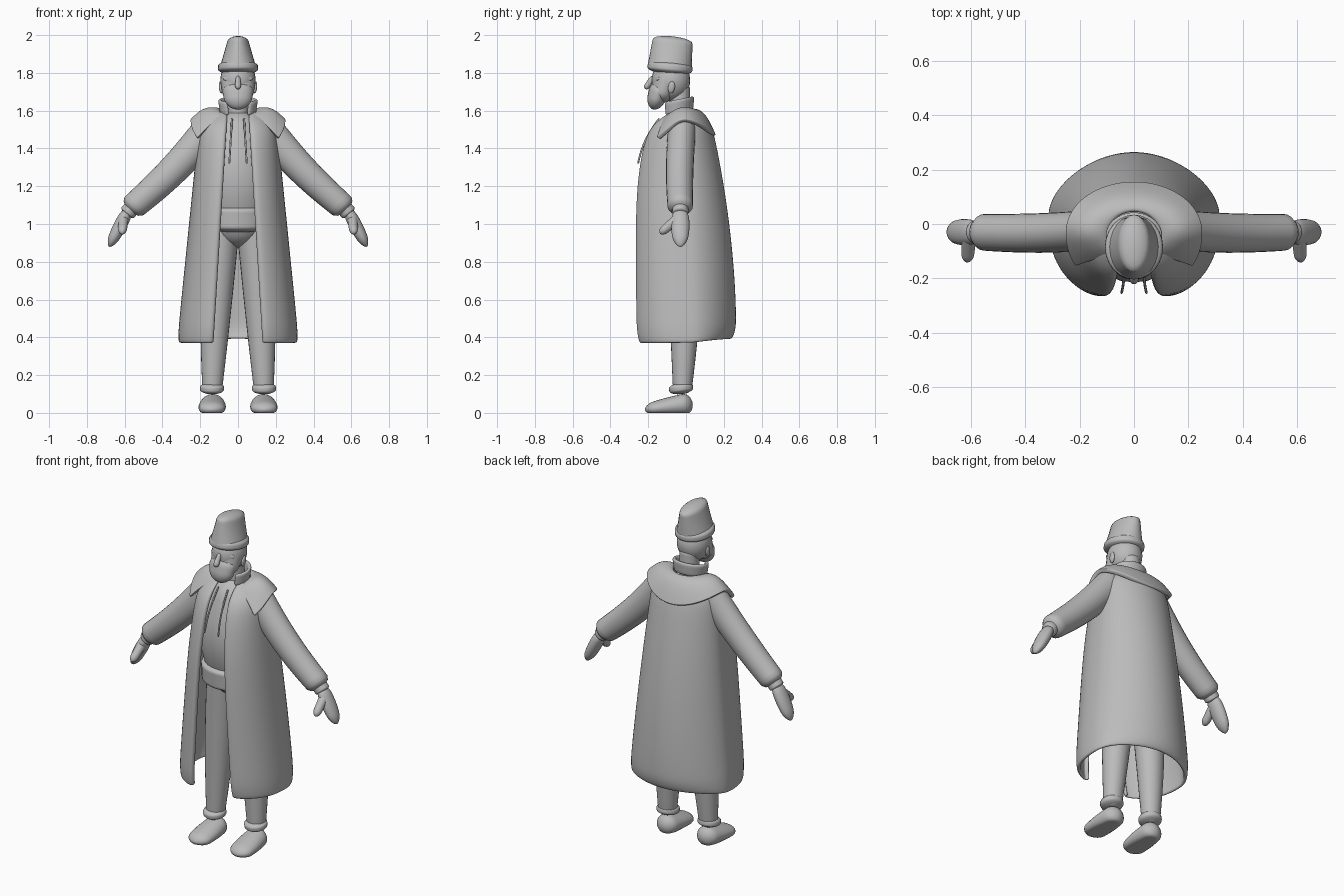
import bpy
from math import sin, cos, asin, pi, sqrt, radians
from mathutils import Vector

if "Cube" in bpy.data.objects:
    bpy.data.objects.remove(bpy.data.objects["Cube"])

SHADE = (.5, .5, .5, 1)
grey = bpy.data.materials.new("plain grey")
grey.use_nodes = True
grey.diffuse_color = SHADE
for node in grey.node_tree.nodes:
    if node.type == "BSDF_PRINCIPLED":
        node.inputs["Base Color"].default_value = SHADE

X, Y = Vector((1, 0, 0)), Vector((0, 1, 0))


def finish(name, verts, faces, mirror):
    """Create a smooth shaded object, mirrored left to right if wanted."""
    mesh = bpy.data.meshes.new(name)
    mesh.from_pydata([tuple(v) for v in verts], [], faces)
    mesh.materials.append(grey)
    mesh.polygons.foreach_set("use_smooth", [True] * len(mesh.polygons))
    obj = bpy.data.objects.new(name, mesh)
    bpy.context.collection.objects.link(obj)
    if mirror:
        obj.modifiers.new("mirror", "MIRROR")
    return obj


def mix(a, b, t):
    return a + (b - a) * t


def limb(name, start, end, radius, end_radius=None, bulge=0, bend=(0, 0, 0), across=X,
         flat=1, end_flat=None, tip=.1, mirror=False, floor=None, sides=24, steps=20):
    """Tapered form with rounded ends; flat scales its width along the across axis."""
    start, end, bend = Vector(start), Vector(end), Vector(bend)
    end_radius = radius if end_radius is None else end_radius
    end_flat = flat if end_flat is None else end_flat
    side = (end - start).cross(across).normalized()
    verts = []
    for i in range(steps + 1):
        t = (1 - cos(pi * i / steps)) / 2
        swell = sin(pi * t)
        edge = min(1, min(t, 1 - t) / tip)
        rounding = max(.1, sqrt(1 - (1 - edge) ** 2))
        r = (mix(radius, end_radius, t) + bulge * swell) * rounding
        centre = start.lerp(end, t) + bend * swell
        for k in range(sides):
            a = 2 * pi * k / sides
            p = centre + across * (r * mix(flat, end_flat, t) * cos(a)) + side * (r * sin(a))
            if floor is not None:
                p.z = max(p.z, floor)
            verts.append(p)
    faces = [(i * sides + k, i * sides + (k + 1) % sides,
              (i + 1) * sides + (k + 1) % sides, (i + 1) * sides + k)
             for i in range(steps) for k in range(sides)]
    faces.append(tuple(reversed(range(sides))))
    faces.append(tuple(range(len(verts) - sides, len(verts))))
    return finish(name, verts, faces, mirror)


def pair(name, *args, **options):
    """The same form on the left and the right."""
    return limb(name, *args, mirror=True, **options)


def cloth(name, rows, thickness=.02):
    """Thick mirrored sheet; each row runs from the back centre to a front edge."""
    n = len(rows[0])
    verts = [p for row in rows for p in row]
    faces = [(i * n + k, i * n + k + 1, (i + 1) * n + k + 1, (i + 1) * n + k)
             for i in range(len(rows) - 1) for k in range(n - 1)]
    obj = finish(name, verts, faces, True)
    solid = obj.modifiers.new("thickness", "SOLIDIFY")
    solid.thickness, solid.offset = thickness, 0
    sub = obj.modifiers.new("smooth", "SUBSURF")
    sub.levels = sub.render_levels = 2


# Long coat, open at the front, narrowing from hem to shoulders
def coat_row(t):
    close = max(.5, sqrt(1 - max(0, (t - .85) / .15) ** 4)) if t < 1 else .5
    hem = (1 - t) ** 30
    width = mix(.315, .19, t) * close * (1 - .03 * hem)
    back = (.26 - .15 * t ** 2) * close * (1 - .12 * hem)
    front = (.285 - .14 * t ** 6) * close * (1 - .06 * hem)
    gap = min(mix(.14, .065, t), width * .8)
    last = pi - asin(gap / width)
    row = []
    for k in range(15):
        a = last * k / 14
        c = cos(a)
        y = back * c ** 1.15 if c > 0 else -front * abs(c) ** .68
        y += .03 * (1 - t) * sin(a) ** 4
        row.append((width * sin(a), y, mix(.37, 1.6, t) + .025 * hem * max(0, c)))
    x, y, z = row[-1]
    return row + [(x - .005, y * .88, z)]


cloth("coat", [coat_row(t) for t in
               [0, .02, .06] + [k / 10 for k in range(1, 9)] + [.86, .91, .95, .98, 1]])


# Shoulder cape: round at the back, pointed flaps at the front
def cape_row(t):
    row = []
    for k in range(12):
        u = k / 11
        a = radians(130) * u
        c = cos(a)
        drop = .085 * c * c if c > 0 else -.15 * c
        out = sin(a) if c > 0 else sqrt(sin(a))
        neck = Vector((.095 * sin(a), .085 * c - .04, 1.6 - .03 * u ** 4))
        hem = Vector((.247 * out, .178 * c - .03, 1.55 - drop))
        lift = .035 * (1 - .6 * u ** 6) * sin(pi * t)
        row.append(neck.lerp(hem, t) + Vector((0, 0, lift)))
    return row + [row[-1] - X * .004]


cloth("shoulder_cape", [cape_row(t) for t in (0, .2, .4, .6, .8, .97, 1)], .024)


# Standing collar, higher at the back
def collar_row(t):
    row = []
    for k in range(10):
        a = radians(145) * k / 9
        y = mix(.073, .08, t) * cos(a)
        row.append((mix(.085, .098, t) * sin(a), y - .045, mix(1.585, 1.66, t) + y / 5))
    return row


cloth("collar", [collar_row(k / 3) for k in range(4)])

# Sleeves, cuffs and mittens
pair("sleeves", (.13, -.02, 1.53), (.578, -.03, 1.072), .088, .068, bulge=.002,
     bend=(-.012, -.008, -.014), across=Y, flat=.84, end_flat=.98, tip=.06)
pair("inner_cuffs", (.55, -.03, 1.1), (.592, -.03, 1.05), .043, across=Y, tip=.2)
pair("mittens", (.575, -.03, 1.085), (.682, -.03, .88), .027, .022, bulge=.01,
     across=Y, flat=1.4, tip=.25)
pair("thumbs", (.605, -.03, 1.04), (.613, -.138, .95), .028, .022, tip=.25)

# Torso, belt and neck strings
limb("torso", (0, -.01, .875), (0, -.045, 1.6), .085, .08, bulge=.09,
     bend=(0, -.015, 0), flat=1.1)
limb("belt", (0, -.04, .955), (0, -.045, 1.105), .163, .167, flat=1.1, tip=.2)
pair("neck_strings", (.032, -.142, 1.56), (.046, -.254, 1.32), .005,
     bend=(0, -.018, 0), tip=.02, sides=8)

# Trousers, ankle rings and shoes
pair("trouser_legs", (.085, -.01, 1), (.137, -.02, .1), .098, .048, bulge=.008,
     bend=(.006, .008, 0), flat=.96, end_flat=1.05, tip=.03)
pair("ankle_rings", (.137, -.022, .1), (.137, -.03, .16), .064, tip=.4)
pair("shoes", (.133, .035, .05), (.14, -.217, .016), .06, .03, bulge=.004, flat=.95,
     end_flat=2, tip=.2, floor=0)

# Head with bearded jaw
limb("neck", (0, -.03, 1.53), (0, -.035, 1.74), .055)
limb("skull", (0, -.08, 1.65), (0, -.08, 1.87), .102, flat=.92, tip=.5)
limb("lower_face", (0, -.08, 1.81), (0, -.145, 1.645), .09, .05, flat=1, end_flat=1.5, tip=.3)
limb("bearded_jaw", (0, -.13, 1.75), (0, -.175, 1.607), .058, .042, flat=1.55, tip=.4)

# Face
limb("nose", (0, -.172, 1.785), (0, -.215, 1.715), .011, .018, tip=.3)
pair("brows", (.01, -.178, 1.778), (.075, -.142, 1.768), .013, tip=.4)
pair("eyes", (.022, -.168, 1.752), (.052, -.156, 1.75), .009, across=Y, tip=.5)
pair("cheeks", (.015, -.174, 1.722), (.075, -.14, 1.73), .017, across=Y, tip=.5)
pair("moustache", (0, -.193, 1.7), (.06, -.165, 1.68), .012, .007, across=Y, tip=.3)
limb("lower_lip", (-.025, -.19, 1.67), (.025, -.19, 1.67), .009, across=Y, tip=.5)
pair("ears", (.089, -.082, 1.692), (.094, -.072, 1.755), .018, flat=.55, tip=.5)

# Tall hat, tilted and wedge shaped towards the top, with a rolled lower band
limb("hat", (0, -.09, 1.795), (0, -.068, 1.993), .12, .104, flat=.9, end_flat=.48, tip=.13)
limb("hat_band", (0, -.088, 1.79), (0, -.081, 1.868), .121, .117, flat=.91, end_flat=.88, tip=.4)
